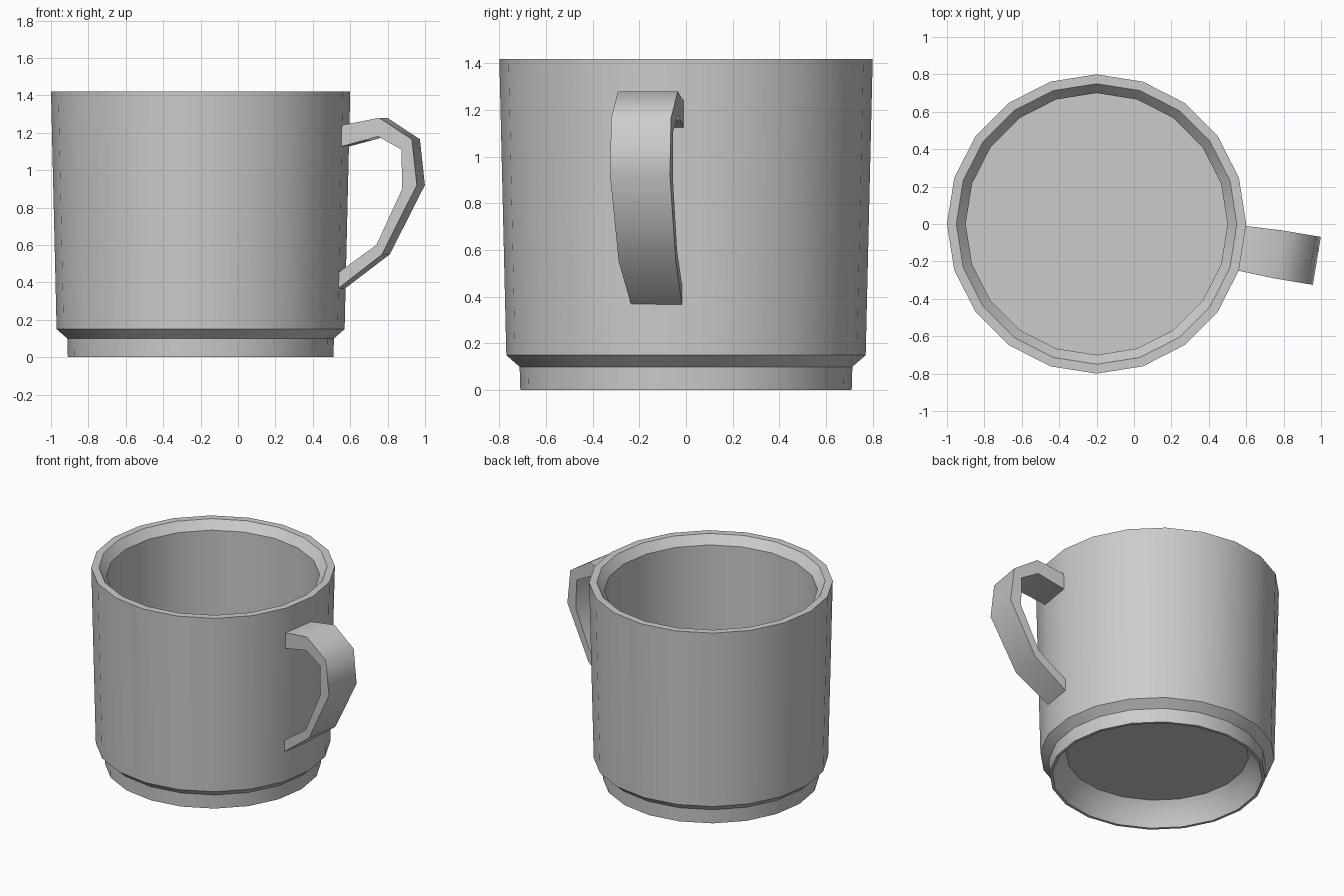
import bpy, bmesh, math
from mathutils import Matrix

if "Cube" in bpy.data.objects:
    bpy.data.objects.remove(bpy.data.objects["Cube"])

SIDES = 20
CENTRE_X = -0.2


def add_object(name, bm, smooth_angle):
    bmesh.ops.recalc_face_normals(bm, faces=bm.faces)
    mesh = bpy.data.meshes.new(name)
    bm.to_mesh(mesh)
    bm.free()
    obj = bpy.data.objects.new(name, mesh)
    bpy.context.collection.objects.link(obj)
    bpy.ops.object.select_all(action='DESELECT')
    obj.select_set(True)
    bpy.context.view_layer.objects.active = obj
    bpy.ops.object.shade_smooth_by_angle(angle=math.radians(smooth_angle))
    return obj


def lathe(name, profile):
    """Revolve (radius, z) points into a closed shell, capped at both ends."""
    bm = bmesh.new()
    rings = []
    for r, z in profile:
        rings.append([bm.verts.new((CENTRE_X + r * math.cos(a), r * math.sin(a), z))
                      for a in (math.tau * i / SIDES for i in range(SIDES))])
    for low, high in zip(rings, rings[1:]):
        for i in range(SIDES):
            j = (i + 1) % SIDES
            bm.faces.new((low[i], low[j], high[j], high[i]))
    bm.faces.new(rings[0])
    bm.faces.new(rings[-1])
    return add_object(name, bm, 30)


# Cup body: recessed underside, foot, stepped wall, chamfered rim, inside floor
lathe("cup_body", [
    (0.60, 0.16), (0.66, 0.09), (0.69, 0.0), (0.71, 0.0), (0.713, 0.10),
    (0.77, 0.15), (0.80, 1.42), (0.75, 1.42), (0.70, 1.36), (0.70, 0.19)])

# Handle: a flat strap swept along outer and inner paths (distance, z)
outer = [(0.76, 1.235), (0.99, 1.28), (1.167, 1.165), (1.194, 0.92), (1.005, 0.55), (0.755, 0.36)]
inner = [(0.76, 1.12), (0.985, 1.18), (1.11, 1.11), (1.115, 0.90), (0.974, 0.60), (0.755, 0.445)]
half_widths = [0.12, 0.13, 0.13, 0.13, 0.124, 0.11]
bm = bmesh.new()
sections = []
for (so, zo), (si, zi), w in zip(outer, inner, half_widths):
    sections.append([bm.verts.new(p) for p in (
        (so, -w, zo), (so, w, zo), (si, w, zi), (si, -w, zi))])
for a, b in zip(sections, sections[1:]):
    for i in range(4):
        j = (i + 1) % 4
        bm.faces.new((a[i], a[j], b[j], b[i]))
bm.faces.new(sections[0])
bm.faces.new(sections[-1])
# Turn the handle to sit square on one facet of the body
bm.transform(Matrix.Translation((CENTRE_X, 0, 0)) @ Matrix.Rotation(math.radians(-9.5), 4, 'Z'))
add_object("handle", bm, 55)
